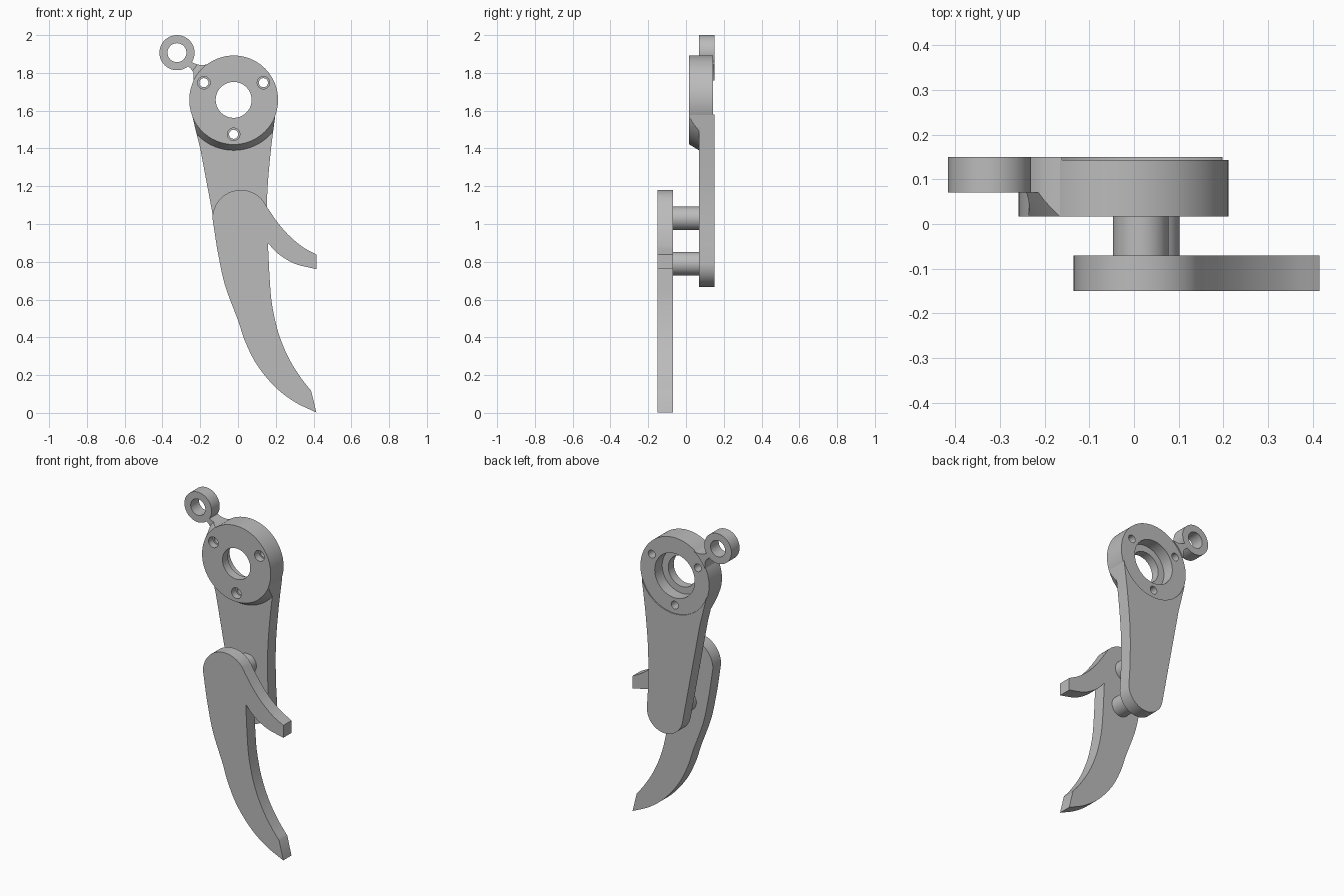
import bpy, bmesh
from math import pi, sin, cos
from mathutils import Vector

if "Cube" in bpy.data.objects:
    bpy.data.objects.remove(bpy.data.objects["Cube"])

grey = bpy.data.materials.new("plain grey")
grey.use_nodes = True
grey.diffuse_color = (0.5, 0.5, 0.5, 1)
grey.node_tree.nodes["Principled BSDF"].inputs["Base Color"].default_value = (0.5, 0.5, 0.5, 1)

HUB = (-0.023, 1.657)
HUB_R = 0.235
LUG = (-0.323, 1.907)
UPPER_PIN = (0.015, 1.03)
LOWER_PIN = (0.04, 0.79)


def finish(name, bm):
    bmesh.ops.recalc_face_normals(bm, faces=bm.faces)
    mesh = bpy.data.meshes.new(name)
    bm.to_mesh(mesh)
    bm.free()
    mesh.materials.append(grey)
    obj = bpy.data.objects.new(name, mesh)
    bpy.context.collection.objects.link(obj)
    return obj


def plate(name, outline, y0, y1):
    """Flat part: an x-z outline given thickness along y."""
    bm = bmesh.new()
    face = bm.faces.new([bm.verts.new((x, y0, z)) for x, z in outline])
    new = bmesh.ops.extrude_face_region(bm, geom=[face])["geom"]
    verts = [v for v in new if isinstance(v, bmesh.types.BMVert)]
    bmesh.ops.translate(bm, verts=verts, vec=(0, y1 - y0, 0))
    return finish(name, bm)


def arc(centre, r, a0, a1, n):
    angles = [a0 + (a1 - a0) * i / n for i in range(n + 1)]
    return [(centre[0] + r * cos(a), centre[1] + r * sin(a)) for a in angles]


def disc(name, centre, r, y0, y1):
    return plate(name, arc(centre, r, 0, 2 * pi, 64)[:-1], y0, y1)


def ring(name, centre, profile, n=64):
    """Closed (radius, y) profile turned about a y axis."""
    bm = bmesh.new()
    rows = [[bm.verts.new((x, y, z)) for x, z in arc(centre, r, 0, 2 * pi, n)[:-1]]
            for r, y in profile]
    for k, row in enumerate(rows):
        prev = rows[k - 1]
        for i in range(n):
            j = (i + 1) % n
            bm.faces.new((prev[i], prev[j], row[j], row[i]))
    return finish(name, bm)


def smooth(points, steps=6):
    """Catmull-Rom curve through the points."""
    pts = [Vector(p) for p in points]
    pts = [2 * pts[0] - pts[1]] + pts + [2 * pts[-1] - pts[-2]]
    out = []
    for a, b, c, d in zip(pts, pts[1:], pts[2:], pts[3:]):
        for i in range(steps):
            t = i / steps
            out.append(tuple(0.5 * (2 * b + (c - a) * t + (2 * a - 5 * b + 4 * c - d) * t ** 2
                                    + (3 * b - a - 3 * c + d) * t ** 3)))
    return out + [tuple(pts[-2])]


def combine(obj, tool, operation):
    mod = obj.modifiers.new("cut", "BOOLEAN")
    mod.operation, mod.object, mod.solver = operation, tool, "EXACT"
    bpy.context.view_layer.update()
    mesh = bpy.data.meshes.new_from_object(
        obj.evaluated_get(bpy.context.evaluated_depsgraph_get()))
    obj.modifiers.clear()
    obj.data = mesh
    bpy.data.objects.remove(tool)


def hub_attachment(name, outline):
    """Plate stopping at the hub, with a conical fillet on its front."""
    body = plate(name, outline, 0.07, 0.15)
    combine(body, disc("cutter", HUB, HUB_R - 0.002, 0, 0.2), "DIFFERENCE")
    fillet = plate(name + "_fillet", outline, 0.01, 0.09)
    cone = ring("cone", HUB, [(HUB_R - 0.002, 0.018), (HUB_R + 0.001, 0.018),
                              (0.267, 0.07), (0.267, 0.08), (HUB_R - 0.002, 0.08)])
    combine(fillet, cone, "INTERSECT")


# Hub with stepped bore and three counterbored screw holes
hub = ring("hub", HUB, [(0.095, 0.017), (HUB_R, 0.017), (HUB_R, 0.143),
                        (0.137, 0.143), (0.137, 0.07), (0.095, 0.07)], 96)
for k in range(3):
    hole = arc(HUB, 0.182, pi / 6 + k * 2 * pi / 3, 0, 1)[0]
    combine(hub, disc("cutter", hole, 0.024, 0, 0.2), "DIFFERENCE")
    combine(hub, disc("cutter", hole, 0.033, 0, 0.06), "DIFFERENCE")

# Upper arm, tapering to a rounded end around the lower pin
right_edge = smooth([(0.198, 1.58), (0.175, 1.4), (0.157, 1.2), (0.153, 1.05), (0.156, 0.9)])
round_end = arc(LOWER_PIN, 0.123, 0, -pi * 0.94, 24)
left_edge = smooth([(-0.2, 1.4), (-0.22, 1.48), (-0.244, 1.58)])
hub_attachment("upper_arm", right_edge + round_end + left_edge)

# Eyelet and its flared neck
ring("eyelet", LUG, [(0.05, 0.07), (0.093, 0.07), (0.093, 0.15), (0.05, 0.15)])
upper_flare = smooth([(-0.27, 1.872), (-0.235, 1.852), (-0.2, 1.842), (-0.155, 1.845)], 3)
lower_flare = smooth([(-0.236, 1.76), (-0.236, 1.8), (-0.255, 1.827), (-0.285, 1.85)], 3)
hub_attachment("eyelet_neck", upper_flare + [(-0.15, 1.76)] + lower_flare)

# Lower lever: rounded head, side prong and long curved tail
head = arc(UPPER_PIN, 0.15, pi * 0.2, pi, 32)
outer = smooth([(-0.11, 0.865), (-0.07, 0.68), (0, 0.49), (0.037, 0.38), (0.1, 0.255),
                (0.196, 0.138), (0.3, 0.058), (0.415, 0.002)])
inner = smooth([(0.387, 0.117), (0.33, 0.19), (0.265, 0.297), (0.212, 0.43),
                (0.18, 0.575), (0.168, 0.706), (0.158, 0.9)])
prong_low = smooth([(0.158, 0.9), (0.212, 0.843), (0.3, 0.79), (0.415, 0.761)])[1:]
prong_top = smooth([(0.415, 0.838), (0.34, 0.88), (0.265, 0.944), (0.206, 1.013),
                    (0.153, 1.09)])
plate("lower_lever", head + outer + inner + prong_low + prong_top, -0.15, -0.07)

# Pins joining lever and arm
disc("upper_pin", UPPER_PIN, 0.062, -0.075, 0.075)
disc("lower_pin", LOWER_PIN, 0.062, -0.075, 0.075)

# Smooth the curved walls, keeping edges sharp
bpy.ops.object.select_all(action="DESELECT")
for obj in bpy.context.scene.objects:
    if obj.type == "MESH" and grey.name in obj.data.materials:
        obj.select_set(True)
        bpy.context.view_layer.objects.active = obj
bpy.ops.object.shade_smooth_by_angle(angle=pi / 6)
